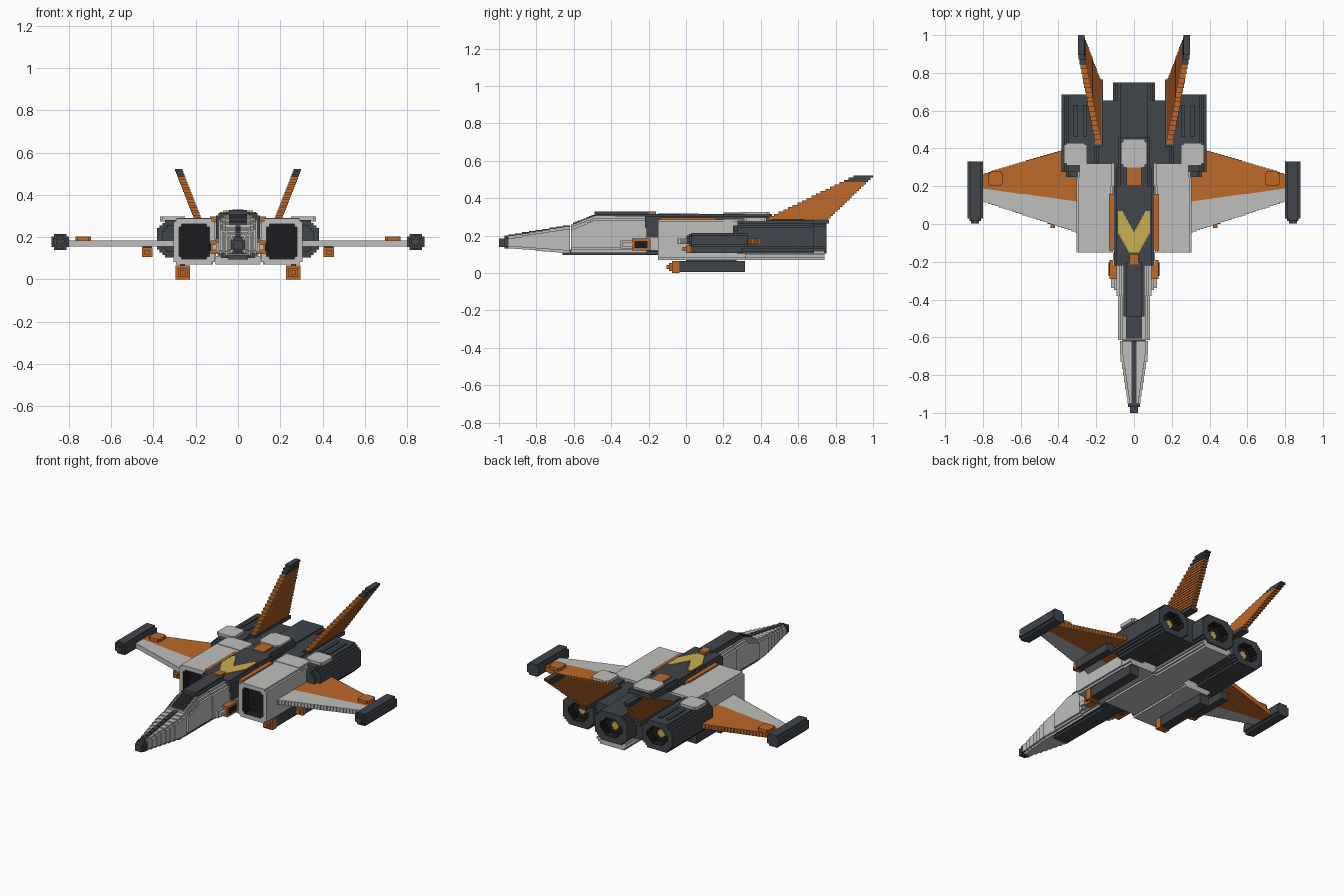
import bpy, bmesh

cube = bpy.data.objects.get("Cube")
if cube:
    bpy.data.objects.remove(cube, do_unlink=True)

V = 0.0125  # size of one stair step


def material(name, *rgb):
    m = bpy.data.materials.new(name)
    m.use_nodes = True
    m.diffuse_color = (*rgb, 1)
    m.node_tree.nodes["Principled BSDF"].inputs["Base Color"].default_value = (*rgb, 1)
    return m


grey = material("light_grey", 0.52, 0.52, 0.51)
dark = material("dark_slate", 0.052, 0.06, 0.07)
orange = material("orange", 0.52, 0.14, 0.022)
yellow = material("yellow", 0.6, 0.42, 0.08)
black = material("black", 0.012, 0.012, 0.013)


def prism(bm, x0, x1, y0, y1, z0, z1, n=0):
    """Box along y whose four long edges are cut into n stair steps."""
    cx, cz, hx, hz = (x0 + x1) / 2, (z0 + z1) / 2, (x1 - x0) / 2, (z1 - z0) / 2
    quad = [(hx, hz - n * V)]
    for i in range(1, n + 1):
        quad += [(hx - i * V, hz - (n - i + 1) * V), (hx - i * V, hz - (n - i) * V)]
    ring = quad + [(-x, z) for x, z in reversed(quad)]
    ring += [(-x, -z) for x, z in ring]
    if n == 0:
        ring = [(hx, hz), (-hx, hz), (-hx, -hz), (hx, -hz)]
    front, back = ([bm.verts.new((cx + x, y, cz + z)) for x, z in ring] for y in (y0, y1))
    faces = [bm.faces.new(front), bm.faces.new(back[::-1])]
    for i in range(len(ring)):
        j = (i + 1) % len(ring)
        faces.append(bm.faces.new((front[j], front[i], back[i], back[j])))
    bmesh.ops.recalc_face_normals(bm, faces=faces)
    return faces[0], faces[1]


def recess(bm, face, rim, depth):
    """Sink an opening into an end face; its floor and walls use slot 1."""
    bmesh.ops.inset_individual(bm, faces=[face], thickness=rim, use_even_offset=True)
    shift = face.normal * -depth
    geom = bmesh.ops.extrude_face_region(bm, geom=[face])["geom"]
    verts = [g for g in geom if isinstance(g, bmesh.types.BMVert)]
    bmesh.ops.translate(bm, verts=verts, vec=shift)
    if face.is_valid:
        bmesh.ops.delete(bm, geom=[face], context="FACES_ONLY")
    for v in verts:
        for f in v.link_faces:
            f.material_index = 1


def part(name, mat, boxes, mirror=False, hole=None):
    """One object from prisms; hole = (end index, rim, depth)."""
    bm = bmesh.new()
    for b in boxes:
        ends = prism(bm, *b)
        if hole:
            recess(bm, ends[hole[0]], hole[1], hole[2])
    mesh = bpy.data.meshes.new(name)
    bm.to_mesh(mesh)
    bm.free()
    mesh.materials.append(mat)
    mesh.materials.append(black)
    obj = bpy.data.objects.new(name, mesh)
    bpy.context.collection.objects.link(obj)
    if mirror:
        obj.modifiers.new("Mirror", "MIRROR").use_clip = False
    return obj


def lerp(a, b, t):
    return a + (b - a) * t


def stepped(count):
    return [(i / count, (i + 1) / count) for i in range(count)]


# Nose cone, growing in steps towards the cockpit
nose, stripe, canopy, cockpit, keel = [], [], [], [], []
for a, b in stepped(9):
    y0, y1 = lerp(-0.95, -0.62, a), lerp(-0.95, -0.62, b)
    w, top = lerp(0.035, 0.073, min(1, a * 1.4)), lerp(0.2, 0.255, a)
    nose.append((-w, w, y0, y1, lerp(0.13, 0.105, a), top, 1))
    stripe.append((-0.013, 0.013, y0, y1, top - 0.02, top + 0.006))
part("nose_cone", grey, nose)
part("nose_stripe", dark, stripe)
part("nose_tip", dark, [(-0.022, 0.022, -1, -0.96, 0.14, 0.185), (-0.032, 0.032, -0.97, -0.94, 0.13, 0.2, 1)])

# Cockpit section with raised canopy and dark keel
for a, b in stepped(8):
    y0, y1 = lerp(-0.615, -0.5, a), lerp(-0.615, -0.5, b)
    top = lerp(0.26, 0.305, a)
    cockpit.append((-0.085, 0.085, y0, y1, 0.11, top, 2))
    canopy.append((-0.055, 0.055, y0 + 0.01, y1 + 0.01, top - 0.03, top + 0.01, 1))
cockpit += [(-0.085, 0.085, -0.5, -0.38, 0.11, 0.305, 2), (-0.092, 0.092, -0.38, -0.2, 0.11, 0.305, 2)]
canopy += [(-0.055, 0.055, -0.49, -0.2, 0.27, 0.328, 1)]
part("cockpit_body", grey, cockpit)
part("canopy", dark, canopy)
part("keel", dark, [(-0.06, 0.06, -0.66, -0.15, 0.095, 0.125, 1)])
part("cheek", grey, [(0.08, 0.105, -0.35, -0.29, 0.13, 0.175), (0.1, 0.122, -0.34, -0.28, 0.14, 0.165)], True)
part("cheek_gun", orange, [(0.085, 0.13, -0.29, -0.19, 0.12, 0.185)], True)
part("cheek_gun_port", black, [(0.128, 0.134, -0.275, -0.205, 0.135, 0.17)], True)

# Central fuselage and raised spine
part("fuselage", dark, [(-0.105, 0.105, -0.21, 0.3, 0.1, 0.3, 2)])
part("spine", dark, [(-0.105, 0.105, -0.22, 0.2, 0.24, 0.315, 1), (-0.085, 0.085, 0.2, 0.46, 0.24, 0.315, 1)])
part("lower_side", grey, [(-0.11, 0.11, -0.22, -0.15, 0.12, 0.19)])
part("belly", grey, [(-0.12, 0.12, -0.12, 0.3, 0.07, 0.11, 1), (-0.11, 0.11, 0.3, 0.74, 0.07, 0.13, 2)])
part("spine_marker", orange, [(-0.025, 0.025, -0.215, -0.16, 0.3, 0.33), (-0.04, 0.04, 0.2, 0.3, 0.3, 0.323)])
part("spine_pad", grey, [(-0.057, 0.057, 0.3, 0.45, 0.3, 0.327), (-0.07, 0.07, 0.315, 0.435, 0.3, 0.327)])
part("shoulder_strip", orange, [(0.105, 0.132, -0.14, 0.16, 0.27, 0.297)], True)

# Chevron plate
chevron = []
for a, b in stepped(18):
    y0, y1 = lerp(-0.15, 0.07, a), lerp(-0.15, 0.07, b)
    outer = min(0.085, 0.03 + (y0 + 0.15) * 0.55)
    inner = max(0, (y0 + 0.05) * 0.55)
    chevron.append((inner, outer, y0, y1, 0.313, 0.319))
part("chevron", yellow, chevron, True)

# Air intakes
part("intake", grey, [(0.11, 0.305, -0.15, 0.25, 0.07, 0.287, 1)], True, (0, 0.026, 0.06))
part("intake_rear", grey, [(0.105, 0.3, 0.2, 0.32, 0.07, 0.29, 1)], True)

# Engines with recessed nozzles
part("engine_front", dark, [(0.22, 0.36, 0.25, 0.28, 0.13, 0.255, 2)], True)
part("side_engine", dark, [(0.17, 0.383, 0.275, 0.685, 0.103, 0.28, 3)], True, (1, 0.034, 0.05))
part("center_engine", dark, [(-0.112, 0.112, 0.3, 0.75, 0.103, 0.287, 3)], False, (1, 0.036, 0.05))
part("engine_bridge", dark, [(-0.19, 0.19, 0.28, 0.655, 0.12, 0.275)])
part("engine_rail", dark, [(0.25, 0.27, 0.46, 0.63, 0.27, 0.288), (0.3, 0.32, 0.46, 0.63, 0.27, 0.288)], True)
part("engine_pad", grey, [(0.25, 0.37, 0.32, 0.42, 0.275, 0.297), (0.262, 0.358, 0.31, 0.43, 0.275, 0.297)], True)


def glow(x, y):
    z = 0.192
    return [(x - 0.025, x + 0.025, y, y + 0.008, z - 0.013, z + 0.013),
            (x - 0.013, x + 0.013, y, y + 0.009, z - 0.025, z + 0.025)]


part("side_glow", yellow, glow(0.277, 0.636), True)
part("center_glow", yellow, glow(0, 0.701))

# Stepped wings: grey leading half, orange trailing half
lead, trail = [], []
for a, b in stepped(28):
    x0, x1 = lerp(0.295, 0.81, a), lerp(0.295, 0.81, b)
    mid, rear = lerp(0.12, 0.19, a), lerp(0.415, 0.26, a)
    lead.append((x0, x1, lerp(-0.045, 0.125, a), mid, 0.155, 0.185))
    trail.append((x0, x1, mid, rear, 0.155, 0.185))
part("wing_leading", grey, lead, True)
part("wing_trailing", orange, trail, True)
part("wing_pad", orange, [(0.695, 0.77, 0.21, 0.27, 0.18, 0.203), (0.705, 0.76, 0.2, 0.28, 0.18, 0.203)], True)

# Wing tip pods with tapered ends
part("tip_pod", dark, [(0.8, 0.882, 0.03, 0.33, 0.14, 0.215, 1),
                       (0.81, 0.872, 0.015, 0.03, 0.147, 0.208, 1),
                       (0.82, 0.862, 0.002, 0.015, 0.155, 0.2, 1)], True)

# Guns under the wings and missiles under the intakes
part("wing_gun", dark, [(0.407, 0.453, 0.02, 0.3, 0.108, 0.156)], True)
part("wing_gun_tip", orange, [(0.405, 0.455, 0, 0.025, 0.106, 0.15), (0.418, 0.442, -0.02, 0, 0.118, 0.14)], True)
part("missile", dark, [(0.23, 0.293, -0.04, 0.315, 0.005, 0.065)], True)
part("missile_tip", orange, [(0.228, 0.295, -0.075, -0.035, 0, 0.065),
                             (0.238, 0.285, -0.09, -0.075, 0.012, 0.053),
                             (0.248, 0.275, -0.105, -0.09, 0.022, 0.043)], True)
part("missile_pylon", dark, [(0.25, 0.275, 0, 0.27, 0.06, 0.075)], True)

# Swept, canted tail fins built from stacked rows
fin, tip = [], []
for a, b in stepped(20):
    x = lerp(0.19, 0.285, a)
    row = (x - 0.017, x + 0.017, lerp(0.42, 0.92, a), lerp(0.76, 1, a + 0.05 * a),
           lerp(0.28, 0.522, a), lerp(0.28, 0.522, b))
    (tip if a > 0.84 else fin).append(row)
part("tail_fin", orange, fin, True)
part("tail_fin_tip", dark, tip, True)
part("tail_fin_base", dark, [(0.165, 0.215, 0.41, 0.765, 0.265, 0.285)], True)
